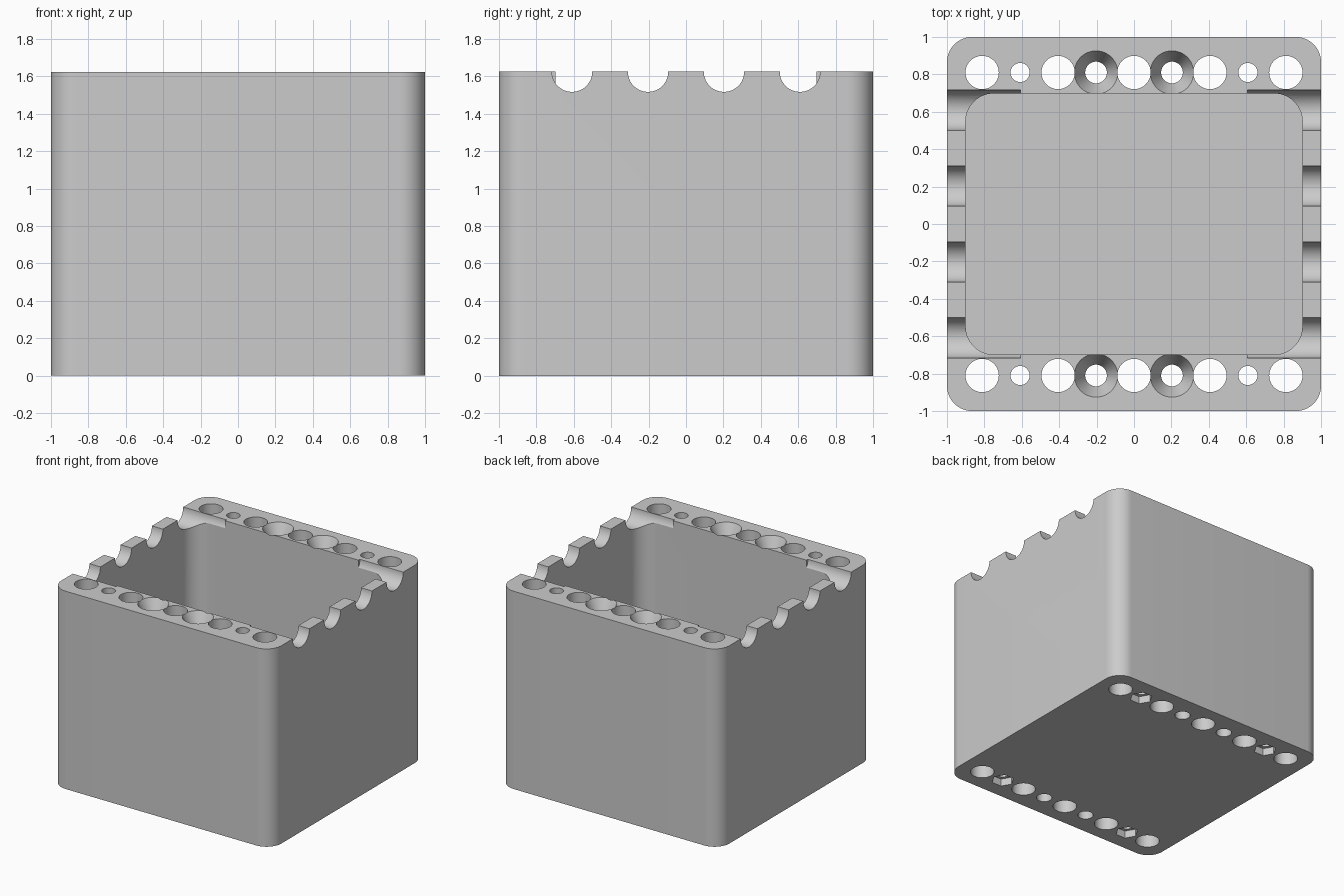
import bpy, bmesh, math

cube = bpy.data.objects.get("Cube")
if cube:
    bpy.data.objects.remove(cube, do_unlink=True)

H = 1.625           # block height
PITCH = 0.203       # spacing of the hole grid
ROW_Y = 0.81        # distance of each hole row from the centre
FLOOR = 0.1         # thickness of the base

grey = bpy.data.materials.new("plain grey")
grey.use_nodes = True
grey.diffuse_color = (0.6, 0.6, 0.6, 1)
grey.node_tree.nodes["Principled BSDF"].inputs["Base Color"].default_value = (0.6, 0.6, 0.6, 1)


def loft(name, rings):
    """Closed solid through a stack of matching point rings."""
    bm = bmesh.new()
    loops = [[bm.verts.new(p) for p in ring] for ring in rings]
    n = len(loops[0])
    for a, b in zip(loops, loops[1:]):
        for i in range(n):
            j = (i + 1) % n
            bm.faces.new((a[i], a[j], b[j], b[i]))
    bm.faces.new(loops[0][::-1])
    bm.faces.new(loops[-1])
    bmesh.ops.recalc_face_normals(bm, faces=bm.faces)
    mesh = bpy.data.meshes.new(name)
    bm.to_mesh(mesh)
    bm.free()
    obj = bpy.data.objects.new(name, mesh)
    bpy.context.collection.objects.link(obj)
    return obj


def rounded_box(name, hx, hy, r, z0, z1, steps=14):
    ring = []
    for q, (sx, sy) in enumerate(((1, 1), (-1, 1), (-1, -1), (1, -1))):
        for k in range(steps + 1):
            a = math.pi / 2 * (q + k / steps)
            ring.append((sx * (hx - r) + r * math.cos(a), sy * (hy - r) + r * math.sin(a)))
    return loft(name, [[(x, y, z) for x, y in ring] for z in (z0, z1)])


def turned(name, x, y, profile, sides=48):
    """Upright turned solid from (radius, height) pairs."""
    angles = [2 * math.pi * i / sides for i in range(sides)]
    return loft(name, [[(x + r * math.cos(a), y + r * math.sin(a), z) for a in angles]
                       for r, z in profile])


def trough(name, y, r, x0, x1, sides=48):
    """Cylinder lying along x, centred on the top face."""
    angles = [2 * math.pi * i / sides for i in range(sides)]
    return loft(name, [[(x, y + r * math.cos(a), H + r * math.sin(a)) for a in angles]
                       for x in (x0, x1)])


def cut(body, cutter):
    cutter.hide_render = True
    mod = body.modifiers.new("cut", 'BOOLEAN')
    mod.operation = 'DIFFERENCE'
    mod.solver = 'EXACT'
    mod.object = cutter
    bpy.context.view_layer.objects.active = body
    bpy.ops.object.modifier_apply(modifier=mod.name)
    bpy.data.objects.remove(cutter, do_unlink=True)


# Outer block and its open cavity
box = rounded_box("open_box", 1, 1, 0.135, 0, H)
cut(box, rounded_box("cavity_cutter", 0.9, 0.698, 0.15, FLOOR, H + 0.2))

# Hole rows along the front and back walls
for y in (-ROW_Y, ROW_Y):
    for i in range(-4, 5):
        x = i * PITCH
        if i % 2 == 0:          # plain through holes
            cut(box, turned("wide_hole_cutter", x, y, [(0.089, -0.1), (0.089, H + 0.1)]))
        elif abs(i) == 1:       # countersunk screw holes
            cut(box, turned("screw_hole_cutter", x, y,
                            [(0.058, -0.1), (0.058, H - 0.12), (0.116, H), (0.116, H + 0.1)]))
        else:                   # narrow holes with a hexagonal nut pocket below
            cut(box, turned("narrow_hole_cutter", x, y, [(0.051, -0.1), (0.051, H + 0.1)]))
            cut(box, turned("nut_pocket_cutter", x, y, [(0.085, -0.1), (0.085, 0.06)], 6))

# Half-round notches across the tops of the side walls
for side in (-1, 1):
    for i in (-3, -1, 1, 3):
        cut(box, trough("notch_cutter", i * PITCH, 0.108, side * 0.606, side * 1.1))

# Finish
box.data.materials.clear()
box.data.materials.append(grey)
for poly in box.data.polygons:
    poly.material_index = 0
bpy.ops.object.select_all(action='DESELECT')
box.select_set(True)
bpy.context.view_layer.objects.active = box
bpy.ops.object.shade_smooth_by_angle(angle=math.radians(25))
